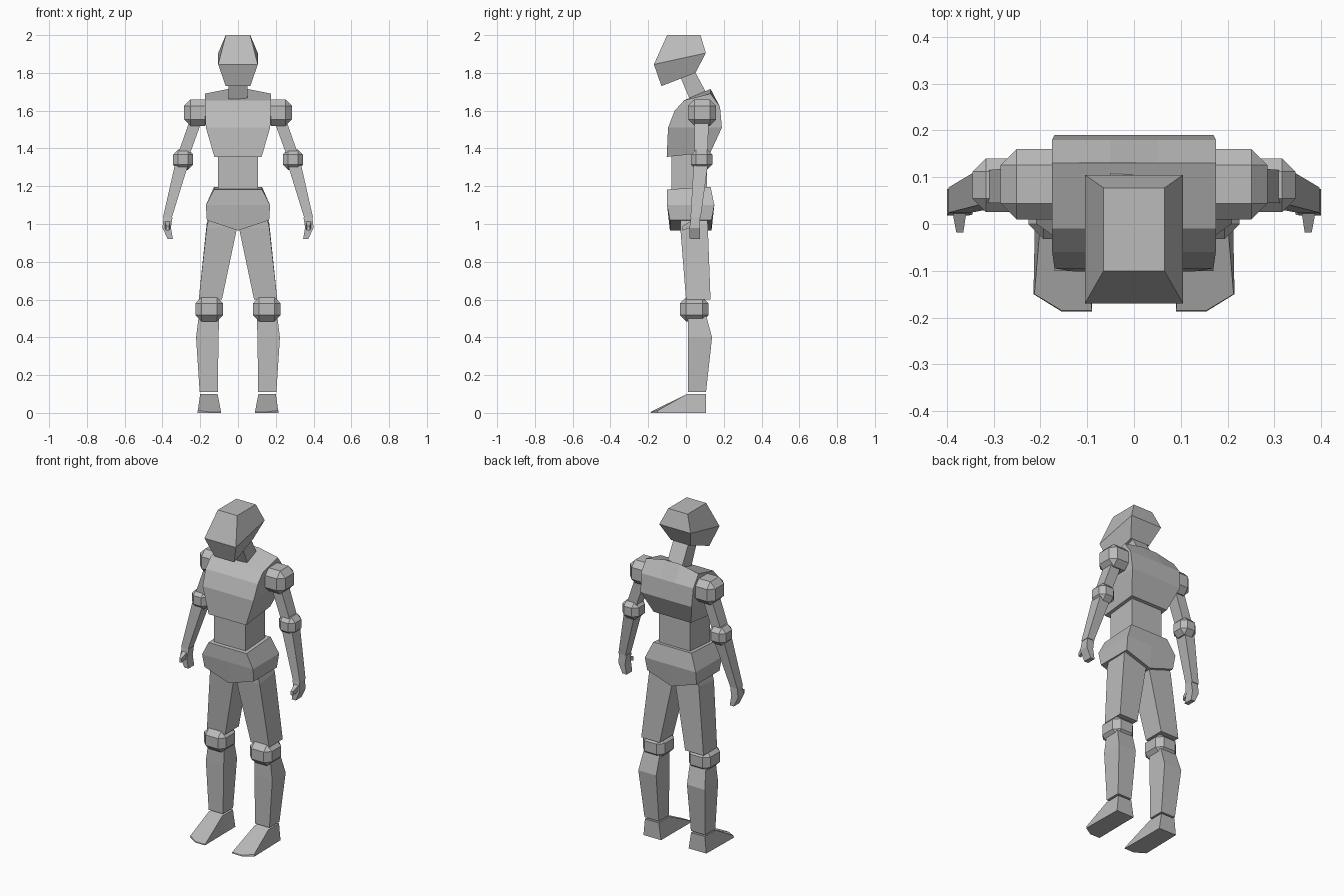
import bpy
import bmesh

if "Cube" in bpy.data.objects:
    bpy.data.objects.remove(bpy.data.objects["Cube"])

grey = bpy.data.materials.new("light grey")
grey.diffuse_color = (0.5, 0.5, 0.5, 1)
grey.use_nodes = True
grey.node_tree.nodes["Principled BSDF"].inputs["Base Color"].default_value = grey.diffuse_color


def finish(name, bm):
    bmesh.ops.recalc_face_normals(bm, faces=bm.faces)
    mesh = bpy.data.meshes.new(name)
    bm.to_mesh(mesh)
    bm.free()
    mesh.materials.append(grey)
    obj = bpy.data.objects.new(name, mesh)
    bpy.context.collection.objects.link(obj)


def loft(name, rings, side=1):
    """Skin a stack of point loops and cap both ends."""
    bm = bmesh.new()
    loops = [[bm.verts.new((side * x, y, z)) for x, y, z in r] for r in rings]
    n = len(loops[0])
    for a, b in zip(loops, loops[1:]):
        for i in range(n):
            j = (i + 1) % n
            bm.faces.new((a[i], a[j], b[j], b[i]))
    bm.faces.new(loops[0])
    bm.faces.new(loops[-1])
    finish(name, bm)


def rect(x0, x1, y0, y1, zf, zb=None):
    """Four-sided loop whose front and back edges may differ in height."""
    zb = zf if zb is None else zb
    return [(x0, y0, zf), (x1, y0, zf), (x1, y1, zb), (x0, y1, zb)]


def sym(w, yf, zf, yb, zb, cols, lift_f=0, lift_b=0):
    """Symmetric loop with inner columns, which can be raised or lowered."""
    xs = [-w, *cols, w]
    f = [(x, yf, zf + (lift_f if abs(x) < w else 0)) for x in xs]
    b = [(x, yb, zb + (lift_b if abs(x) < w else 0)) for x in reversed(xs)]
    return f + b


def joint(name, x0, x1, y0, y1, z0, z1, bevel, side):
    """Chamfered box used for shoulders, elbows and knees."""
    bm = bmesh.new()
    bmesh.ops.create_cube(bm, size=1)
    for v in bm.verts:
        v.co = (side * ((x0 + x1) / 2 + v.co.x * (x1 - x0)),
                (y0 + y1) / 2 + v.co.y * (y1 - y0),
                (z0 + z1) / 2 + v.co.z * (z1 - z0))
    bmesh.ops.recalc_face_normals(bm, faces=bm.faces)
    bmesh.ops.bevel(bm, geom=bm.edges[:], offset=bevel, segments=1,
                    profile=0.5, affect='EDGES')
    finish(name, bm)


# Head and leaning neck
loft("head", [rect(-.065, .065, -.13, .05, 1.73, 1.80),
              rect(-.105, .105, -.17, .105, 1.845, 1.905),
              rect(-.065, .065, -.10, .077, 2.0)])
loft("neck", [rect(-.05, .05, .02, .11, 1.66, 1.69),
              rect(-.05, .05, -.035, .04, 1.79, 1.82)])

# Torso
c = (-.05, .05)
loft("chest", [sym(.125, -.102, 1.355, .13, 1.38, c),
               sym(.17, -.095, 1.51, .19, 1.51, c),
               sym(.175, -.06, 1.60, .18, 1.62, c),
               sym(.175, -.01, 1.655, .13, 1.69, c, 0, .025)])
loft("waist", [rect(-.105, .105, -.077, .11, 1.16),
               rect(-.105, .105, -.077, .11, 1.38)])
loft("pelvis", [sym(.165, -.085, 1.02, .135, 1.02, (0,), -.055, -.055),
                sym(.17, -.10, 1.10, .15, 1.10, (0,)),
                sym(.127, -.10, 1.183, .13, 1.197, (0,))])

for side, tag in ((1, "right"), (-1, "left")):
    # Arm
    joint(f"shoulder_{tag}", .14, .285, .01, .16, 1.52, 1.66, .034, side)
    loft(f"upper_arm_{tag}", [rect(.255, .318, .045, .115, 1.37),
                              rect(.19, .255, .045, .12, 1.55)], side)
    joint(f"elbow_{tag}", .237, .345, .026, .14, 1.287, 1.395, .028, side)
    loft(f"forearm_{tag}", [rect(.35, .397, .024, .078, 1.035),
                            rect(.265, .335, .04, .115, 1.31)], side)
    # Hand with curled fingers and thumb
    loft(f"hand_{tag}", [rect(.345, .372, .02, .075, .92),
                         rect(.355, .40, .018, .075, .98),
                         rect(.347, .394, .026, .074, 1.035)], side)
    loft(f"thumb_{tag}", [
        [(.357, .035, .985), (.39, .035, .985), (.39, .035, 1.02), (.357, .035, 1.02)],
        [(.365, -.018, .965), (.38, -.018, .965), (.38, -.018, .99), (.365, -.018, .99)]], side)
    # Leg
    loft(f"thigh_{tag}", [rect(.085, .208, 0, .13, .60),
                          rect(.005, .166, -.03, .115, .98, 1.0),
                          rect(.02, .15, -.03, .115, 1.05)], side)
    joint(f"knee_{tag}", .08, .226, -.032, .12, .485, .612, .032, side)
    loft(f"shin_{tag}", [rect(.107, .203, .01, .106, .11),
                         rect(.103, .222, .01, .138, .40),
                         rect(.10, .208, .012, .108, .51)], side)
    # Wedge foot with a cut outer toe corner
    loft(f"foot_{tag}", [
        [(.092, .106, 0), (.21, .106, 0), (.212, .005, 0),
         (.215, -.15, 0), (.155, -.187, 0), (.09, -.187, 0), (.092, .005, 0)],
        [(.108, .106, .10), (.2, .106, .10), (.2, .005, .10),
         (.213, -.15, .012), (.155, -.185, .006), (.09, -.185, .006), (.108, .005, .10)]], side)
